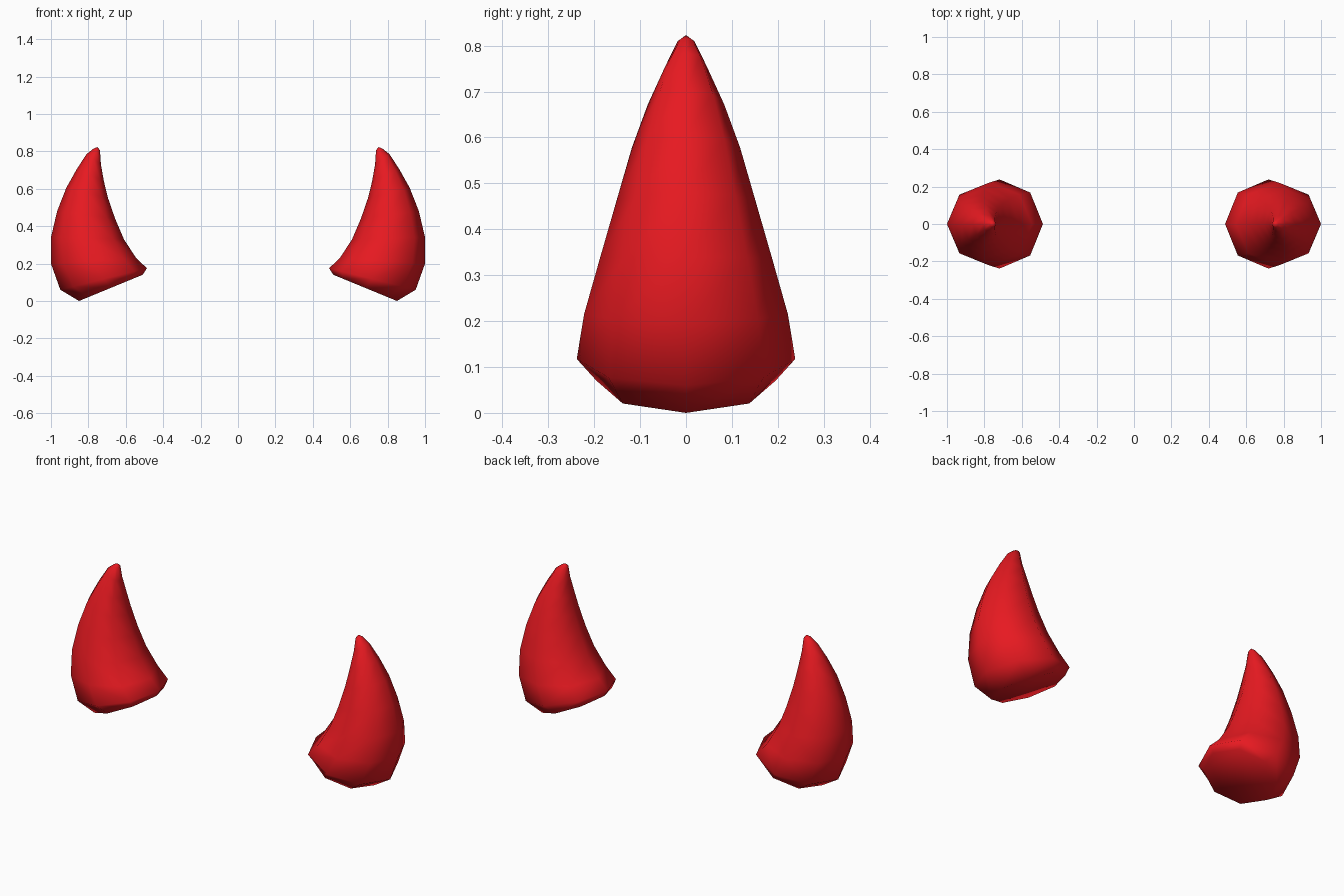
import bpy, bmesh, math
from mathutils import Vector

if "Cube" in bpy.data.objects:
    bpy.data.objects.remove(bpy.data.objects["Cube"])

# Horn sections: inner point (x, z), outer point (x, z), half depth in y
SECTIONS = [
    ((0.51, 0.14), (0.85, 0.00), 0.195),
    ((0.487, 0.175), (0.95, 0.06), 0.238),
    ((0.545, 0.23), (1.00, 0.20), 0.222),
    ((0.61, 0.33), (1.00, 0.34), 0.188),
    ((0.657, 0.44), (0.967, 0.48), 0.152),
    ((0.695, 0.55), (0.918, 0.605), 0.118),
    ((0.717, 0.64), (0.862, 0.705), 0.083),
    ((0.733, 0.73), (0.81, 0.785), 0.044),
    ((0.738, 0.805), (0.772, 0.815), 0.018),
]
SIDES = 8

red = bpy.data.materials.new("red")
red.diffuse_color = (0.8, 0.01, 0.015, 1)
red.use_nodes = True
red.node_tree.nodes["Principled BSDF"].inputs["Base Color"].default_value = red.diffuse_color


def make_horn(name, side):
    bm = bmesh.new()
    rings = []
    for (xi, zi), (xo, zo), ry in SECTIONS:
        a, b = Vector((side * xi, 0, zi)), Vector((side * xo, 0, zo))
        mid, half = (a + b) / 2, (b - a) / 2
        rings.append([bm.verts.new(mid + half * math.cos(t) + Vector((0, ry * math.sin(t), 0)))
                      for t in (2 * math.pi * i / SIDES for i in range(SIDES))])
    # Curved wall
    for low, high in zip(rings, rings[1:]):
        for i in range(SIDES):
            j = (i + 1) % SIDES
            bm.faces.new((low[i], low[j], high[j], high[i]))
    # Base and tip
    bm.faces.new(rings[0])
    tip = bm.verts.new((side * 0.751, 0, 0.823))
    for i in range(SIDES):
        bm.faces.new((rings[-1][i], rings[-1][(i + 1) % SIDES], tip))
    bmesh.ops.recalc_face_normals(bm, faces=bm.faces)
    for f in bm.faces:
        f.smooth = True
    mesh = bpy.data.meshes.new(name)
    bm.to_mesh(mesh)
    bm.free()
    mesh.materials.append(red)
    bpy.context.collection.objects.link(bpy.data.objects.new(name, mesh))


make_horn("right_horn", 1)
make_horn("left_horn", -1)
